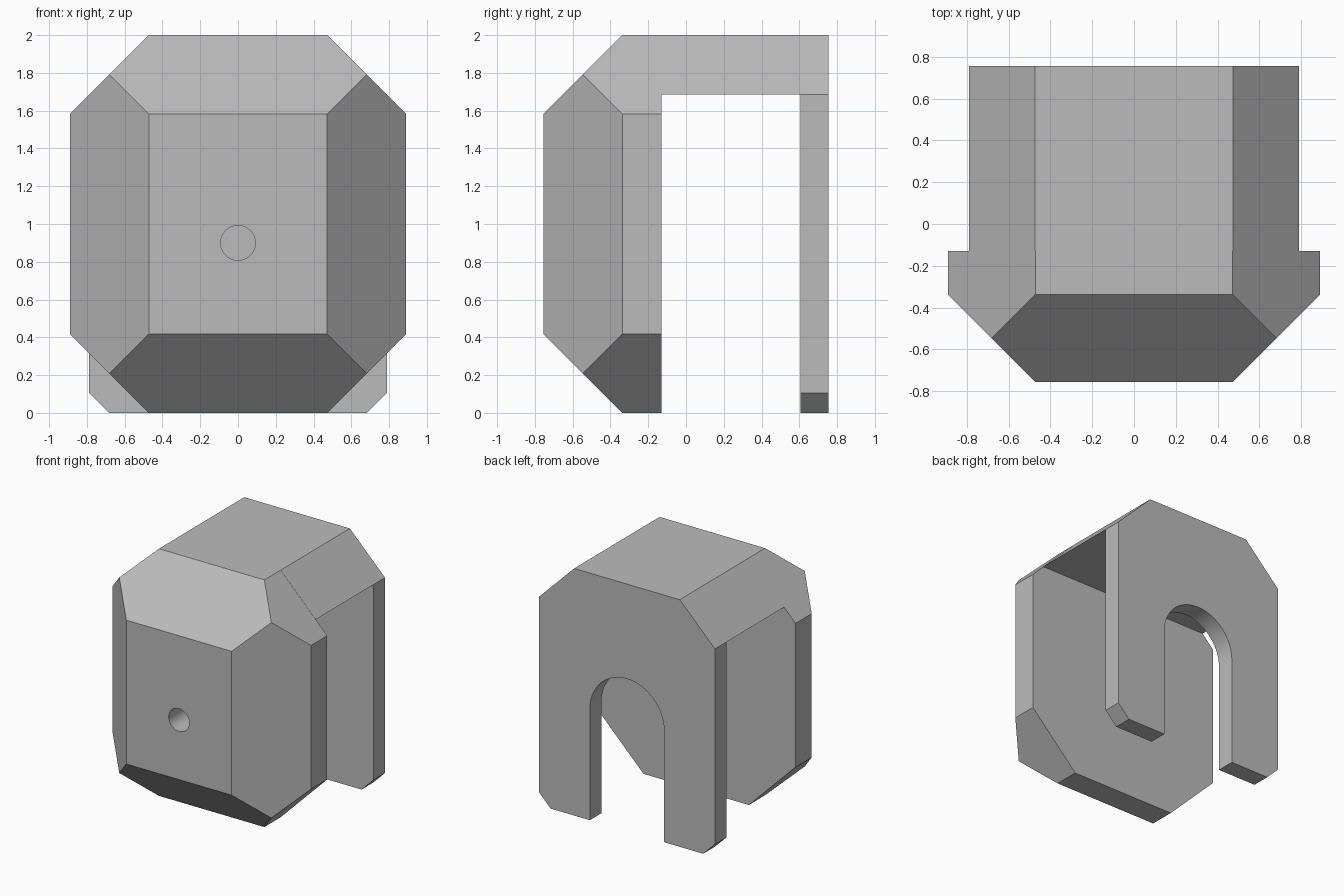
import bpy
import bmesh
from math import cos, sin, pi
from mathutils import Vector

cube = bpy.data.objects.get("Cube")
if cube:
    bpy.data.objects.remove(cube, do_unlink=True)

grey = bpy.data.materials.new("plain grey")
grey.use_nodes = True
grey.diffuse_color = (0.5, 0.5, 0.5, 1)
grey.node_tree.nodes["Principled BSDF"].inputs["Base Color"].default_value = grey.diffuse_color

# Shared dimensions
HALF_W, FRONT, BACK, HEIGHT = 0.89, -0.755, 0.755, 2.0
CHAMFER = 0.418
BLOCK_BACK, WALL_FRONT = -0.13, 0.605
ROOF_Z, ROOF_W, RIDGE_W = 1.686, 0.788, 0.473
SLOT_R, HOLE_R, AXIS_Z = 0.333, 0.092, 0.9


def finish(name, bm):
    """Turn a bmesh into a grey object with sharp edges kept."""
    bmesh.ops.recalc_face_normals(bm, faces=bm.faces)
    mesh = bpy.data.meshes.new(name)
    bm.to_mesh(mesh)
    bm.free()
    mesh.materials.append(grey)
    obj = bpy.data.objects.new(name, mesh)
    bpy.context.collection.objects.link(obj)
    return obj


def shade(obj):
    bpy.ops.object.select_all(action="DESELECT")
    obj.select_set(True)
    bpy.context.view_layer.objects.active = obj
    bpy.ops.object.shade_smooth_by_angle()


def extrude_profile(name, points, y0, y1):
    """Extrude an x-z outline along y."""
    bm = bmesh.new()
    face = bm.faces.new([bm.verts.new((x, y0, z)) for x, z in points])
    new = bmesh.ops.extrude_face_region(bm, geom=[face])["geom"]
    bmesh.ops.translate(bm, vec=(0, y1 - y0, 0),
                        verts=[v for v in new if isinstance(v, bmesh.types.BMVert)])
    return finish(name, bm)


def mirrored(points):
    return points + [(-x, z) for x, z in reversed(points)]


# Front block: a box whose corners are sliced by 45 degree planes
bm = bmesh.new()
bmesh.ops.create_cube(bm, size=1)
half = Vector((HALF_W, (BLOCK_BACK - FRONT) / 2, HEIGHT / 2))
centre = Vector((0, (FRONT + BLOCK_BACK) / 2, HEIGHT / 2))
bmesh.ops.scale(bm, vec=half * 2, verts=bm.verts)
bmesh.ops.translate(bm, vec=centre, verts=bm.verts)
cuts = [(sx, 0, sz) for sx in (-1, 1) for sz in (-1, 1)]
cuts += [(sx, -1, 0) for sx in (-1, 1)] + [(0, -1, sz) for sz in (-1, 1)]
for cut in cuts:
    normal = Vector(cut)
    corner = centre + normal * half
    point = corner - normal * (CHAMFER / 2)
    bmesh.ops.bisect_plane(bm, geom=bm.verts[:] + bm.edges[:] + bm.faces[:],
                           plane_co=point, plane_no=normal, clear_outer=True)
    bmesh.ops.holes_fill(bm, edges=[e for e in bm.edges if e.is_boundary])
front_block = finish("front_block", bm)

# Blind round hole in the front
ring = [(HOLE_R * cos(2 * pi * i / 48), AXIS_Z + HOLE_R * sin(2 * pi * i / 48))
        for i in range(48)]
cutter = extrude_profile("hole_cutter", ring, FRONT - 0.1, FRONT + 0.42)
cutter.hide_render = True
mod = front_block.modifiers.new("hole", "BOOLEAN")
mod.operation, mod.solver, mod.object = "DIFFERENCE", "EXACT", cutter
bpy.context.view_layer.objects.active = front_block
bpy.ops.object.modifier_apply(modifier=mod.name)
bpy.data.objects.remove(cutter, do_unlink=True)
shade(front_block)

# Roof slab joining the block to the back wall
roof = extrude_profile("roof", mirrored([(ROOF_W, ROOF_Z), (RIDGE_W, HEIGHT)]),
                       BLOCK_BACK, WALL_FRONT)

# Back wall with an arched slot open at the bottom
outline = mirrored([(SLOT_R, 0), (ROOF_W - 0.105, 0), (ROOF_W, 0.105),
                    (ROOF_W, ROOF_Z), (RIDGE_W, HEIGHT)])
arch = [(-SLOT_R * cos(pi * i / 32), AXIS_Z + SLOT_R * sin(pi * i / 32)) for i in range(33)]
back_wall = extrude_profile("back_wall", outline + arch, WALL_FRONT, BACK)
shade(back_wall)
